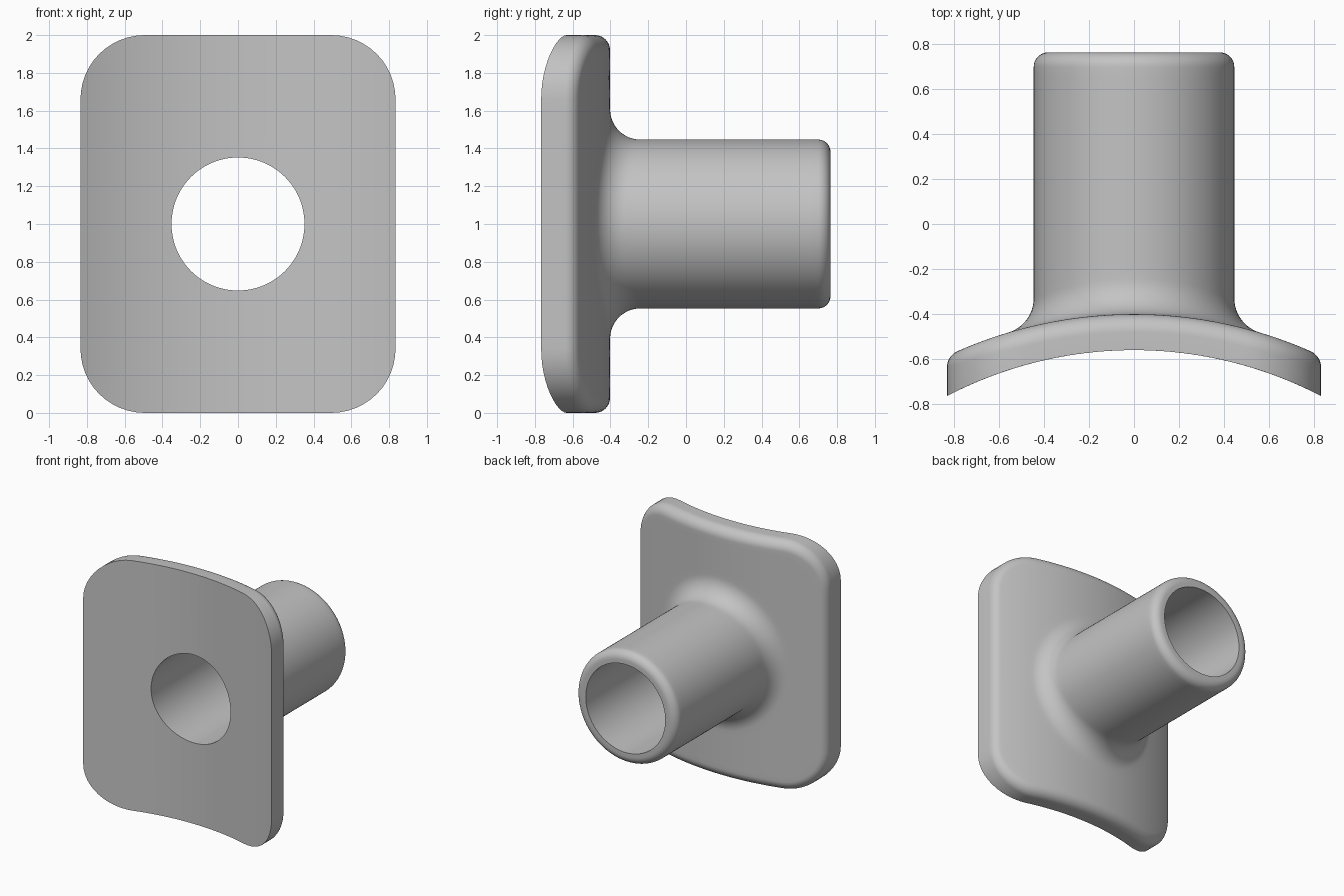
import bpy, bmesh, math
from mathutils import Vector

if "Cube" in bpy.data.objects:
    bpy.data.objects.remove(bpy.data.objects["Cube"])

# Main dimensions
HALF_W, HALF_H, CORNER = 0.834, 1.0, 0.34
FRONT_R, BACK_R, AXIS_Y = 1.80, 1.96, -2.362   # concentric plate curvature
BORE, TUBE, TUBE_END = 0.352, 0.447, 0.765
RIM, BASE, LIP = 0.08, 0.16, 0.065             # rounding radii
MID_Z = 1.0


def arc_y(x, radius):
    return AXIS_Y + math.sqrt(radius ** 2 - x ** 2)


def outline():
    """Rounded rectangle as (point, outward normal) pairs in the xz plane."""
    cx, cz = HALF_W - CORNER, HALF_H - CORNER
    corners = [(cx, cz), (-cx, cz), (-cx, -cz), (cx, -cz)]
    pts = []
    for k, (x, z) in enumerate(corners):
        for i in range(13):
            a = math.pi / 2 * (k + i / 12)
            n = Vector((math.cos(a), 0, math.sin(a)))
            pts.append((Vector((x, 0, z)) + n * CORNER, n))
        # straight run to the next corner
        nx, nz = corners[(k + 1) % 4]
        start, end = pts[-1][0], Vector((nx, 0, nz)) + n * CORNER
        for i in range(1, 20):
            pts.append((start.lerp(end, i / 20), n))
    return pts


def rolled(centre, start, end, radius, steps=10):
    return [centre + start.slerp(end, i / steps) * radius for i in range(steps + 1)]


def section(edge, normal):
    """Closed section running from the bore out over the plate and up the tube."""
    out = edge.normalized()
    up = Vector((0, 1, 0))
    hole = out * BORE
    pts = []
    # curved front face
    for i in range(13):
        p = hole.lerp(edge, i / 12)
        pts.append(Vector((p.x, arc_y(p.x, FRONT_R), p.z)))
    # rim wall and rounded back edge
    c = edge - normal * RIM
    c.y = arc_y(c.x, BACK_R - RIM)
    pts += rolled(c, normal, Vector((c.x, c.y - AXIS_Y, 0)).normalized(), RIM)
    # curved back face down to the tube's base fillet
    f = out * (TUBE + BASE)
    f.y = arc_y(f.x, BACK_R + BASE)
    down = -Vector((f.x, f.y - AXIS_Y, 0)).normalized()
    fillet = rolled(f, down, -out, BASE, 12)
    rim_end = pts[-1].copy()
    for i in range(1, 10):
        p = rim_end.lerp(fillet[0], i / 10)
        pts.append(Vector((p.x, arc_y(p.x, BACK_R), p.z)))
    pts += fillet
    # tube wall and rounded lip
    lip = rolled(out * (TUBE - LIP) + up * (TUBE_END - LIP), out, up, LIP, 8)
    wall = pts[-1].copy()
    pts += [wall.lerp(lip[0], t) for t in (0.04, 0.5, 0.96)]
    pts += lip
    pts.append(hole + up * TUBE_END)
    return pts


# Saddle plate and tube as one continuous solid
bm = bmesh.new()
loops = [[bm.verts.new(p + Vector((0, 0, MID_Z))) for p in section(e, n)]
         for e, n in outline()]
for a, b in zip(loops, loops[1:] + loops[:1]):
    for i in range(len(a)):
        j = (i + 1) % len(a)
        bm.faces.new((a[i], a[j], b[j], b[i]))
bmesh.ops.recalc_face_normals(bm, faces=bm.faces)
mesh = bpy.data.meshes.new("saddle_plate_with_tube")
bm.to_mesh(mesh)
bm.free()
part = bpy.data.objects.new("saddle_plate_with_tube", mesh)
bpy.context.collection.objects.link(part)

# Plain grey
grey = bpy.data.materials.new("plain_grey")
grey.use_nodes = True
grey.diffuse_color = (0.55, 0.55, 0.55, 1)
grey.node_tree.nodes["Principled BSDF"].inputs["Base Color"].default_value = (0.55, 0.55, 0.55, 1)
mesh.materials.append(grey)

bpy.ops.object.select_all(action="DESELECT")
part.select_set(True)
bpy.context.view_layer.objects.active = part
bpy.ops.object.shade_smooth_by_angle(angle=math.radians(35))
